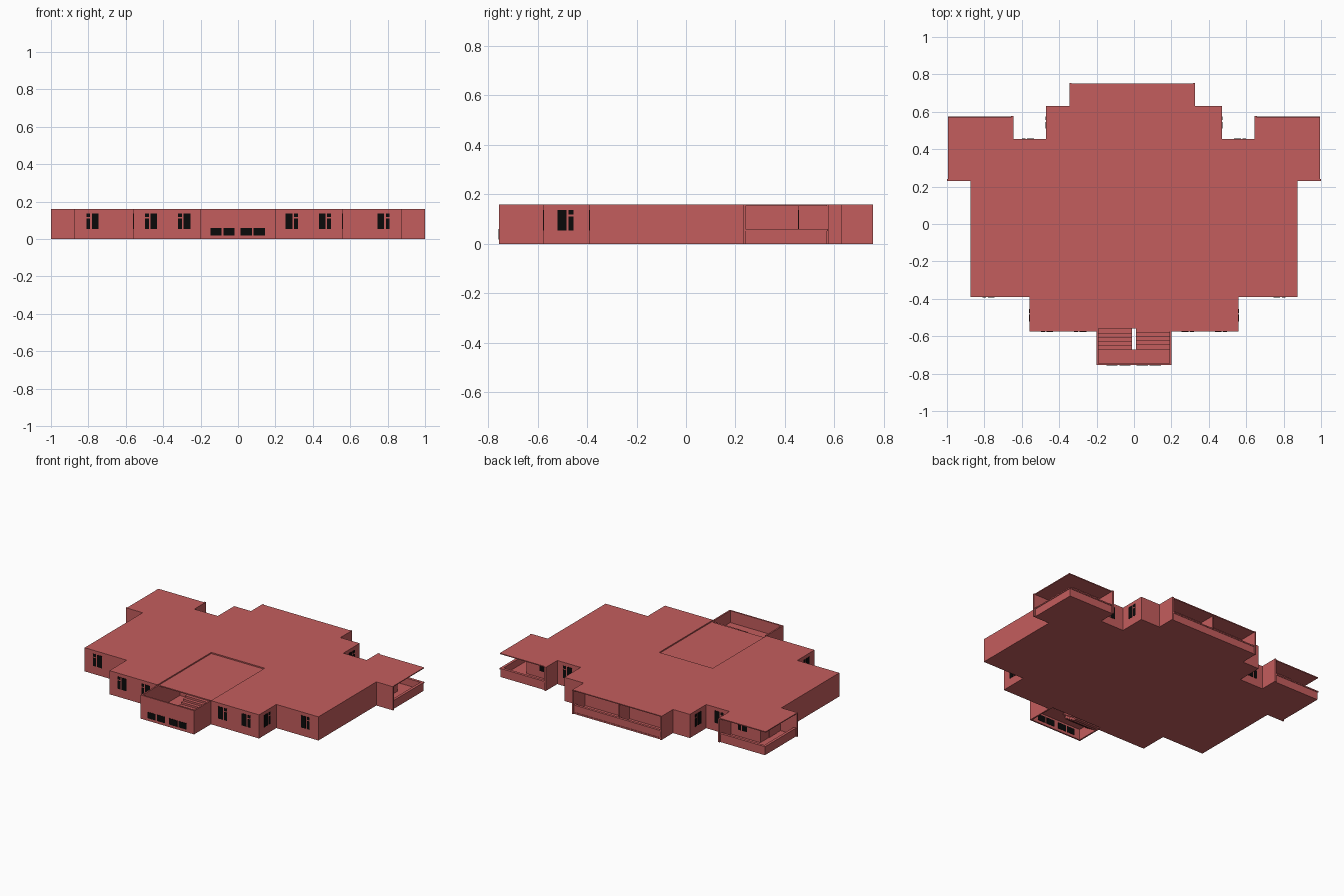
import bpy, bmesh

old = bpy.data.objects.get("Cube")
if old:
    bpy.data.objects.remove(old)


def material(name, colour):
    m = bpy.data.materials.new(name)
    m.use_nodes = True
    m.diffuse_color = colour
    m.node_tree.nodes["Principled BSDF"].inputs["Base Color"].default_value = colour
    return m


RED = material("brick red", (0.55, 0.11, 0.11, 1))
BLACK = material("window black", (0.003, 0.003, 0.003, 1))
TOP, CEILING = 0.16, 0.152


def prism(name, outline, z0, z1, mat=RED):
    """Extrude a flat outline from z0 up to z1."""
    bm = bmesh.new()
    base = bm.faces.new([bm.verts.new((x, y, z0)) for x, y in outline])
    out = bmesh.ops.extrude_face_region(bm, geom=[base])
    for v in out["geom"]:
        if isinstance(v, bmesh.types.BMVert):
            v.co.z = z1
    bmesh.ops.recalc_face_normals(bm, faces=bm.faces)
    mesh = bpy.data.meshes.new(name)
    bm.to_mesh(mesh)
    bm.free()
    mesh.materials.append(mat)
    obj = bpy.data.objects.new(name, mesh)
    bpy.context.collection.objects.link(obj)
    return obj


def box(name, x, y, z, mat=RED):
    return prism(name, [(x[0], y[0]), (x[1], y[0]), (x[1], y[1]), (x[0], y[1])], *z, mat)


def mirrored_box(name, x, y, z, mat=RED):
    box("left_" + name, x, y, z, mat)
    box("right_" + name, (-x[1], -x[0]), y, z, mat)


def mirrored_prism(name, half, z0, z1):
    prism(name, half + [(-x, y) for x, y in reversed(half)], z0, z1)


def window(name, wall, start, along_x=True, flip=False):
    """One wide pane beside a narrow casement with a small top light."""
    panes = [(0, 0.036, 0.055, 0.137), (0.045, 0.065, 0.055, 0.11), (0.045, 0.065, 0.118, 0.137)]
    for a, b, z0, z1 in panes:
        if flip:
            a, b = 0.065 - b, 0.065 - a
        span, skin = (start + a, start + b), (wall - 0.002, wall + 0.002)
        x, y = (span, skin) if along_x else (skin, span)
        mirrored_box(name, x, y, (z0, z1), BLACK)


# Storey walls, with a hall opening at the front, and the roof with a sunken panel
shell = [(0.56, -0.575), (0.56, -0.39), (0.875, -0.39), (0.875, 0.235),
         (0.875, 0.455), (0.47, 0.455), (0.47, 0.63)]
mirrored_prism("storey_walls", [(0.19, -0.35), (0.19, -0.575)] + shell, 0, CEILING)
mirrored_prism("main_roof", [(0.2, 0), (0.2, -0.575)] + shell, CEILING, TOP)
box("hall_roof", (-0.19, 0.19), (-0.56, -0.35), (0.145, CEILING))
box("hall_floor", (-0.19, 0.19), (-0.55, -0.35), (0, 0.005))

# Open stairwell at the front
box("stairwell_front_wall", (-0.2, 0.2), (-0.755, -0.745), (0, TOP))
mirrored_box("stairwell_side_wall", (0.19, 0.2), (-0.745, -0.575), (0, TOP))
box("stair_landing", (-0.19, 0.19), (-0.745, -0.67), (0.073, 0.08))
for i in range(5):
    y = (-0.67 + i * 0.022, -0.648 + i * 0.022)
    up, down = 0.093 + i * 0.013, 0.067 - i * 0.014
    box("upper_step", (0.01, 0.19), y, (up - 0.02, up))
    box("lower_step", (-0.19, -0.01), y, (max(0, down - 0.02), down))
for x in (-0.148, -0.078, 0.014, 0.084):
    box("stairwell_window", (x, x + 0.06), (-0.757, -0.753), (0.018, 0.06), BLACK)
    box("stairwell_window_inside", (x, x + 0.06), (-0.747, -0.743), (0.018, 0.06), BLACK)

# Corner balconies: floor, roof, wing walls, low parapets with caps, doors
mirrored_box("balcony_side_floor", (0.875, 0.99), (0.24, 0.57), (0, 0.01))
mirrored_box("balcony_back_floor", (0.655, 0.875), (0.455, 0.57), (0, 0.01))
mirrored_box("balcony_side_roof", (0.875, 0.995), (0.235, 0.57), (0.154, TOP))
mirrored_box("balcony_back_roof", (0.655, 0.875), (0.455, 0.57), (0.154, TOP))
mirrored_box("balcony_wing_wall", (0.875, 1.0), (0.23, 0.24), (0, TOP))
mirrored_box("balcony_fin_wall", (0.645, 0.657), (0.455, 0.578), (0, TOP))
mirrored_box("balcony_side_parapet", (0.98, 0.99), (0.24, 0.56), (0, 0.052))
mirrored_box("balcony_back_parapet", (0.657, 0.99), (0.56, 0.57), (0, 0.052))
mirrored_box("balcony_side_cap", (0.976, 0.994), (0.24, 0.556), (0.052, 0.06))
mirrored_box("balcony_back_cap", (0.657, 0.994), (0.556, 0.574), (0.052, 0.06))
mirrored_box("balcony_door", (0.873, 0.878), (0.285, 0.36), (0.01, 0.14))

# Long back balcony, split by a partition
box("back_balcony_floor", (-0.335, 0.32), (0.63, 0.75), (0, 0.01))
box("back_balcony_roof", (-0.335, 0.32), (0.63, 0.75), (0.154, TOP))
box("back_balcony_parapet", (-0.335, 0.32), (0.737, 0.747), (0, 0.052))
box("back_balcony_cap", (-0.335, 0.32), (0.733, 0.75), (0.052, 0.06))
for x in (-0.344, 0.315):
    box("back_balcony_fin", (x, x + 0.01), (0.63, 0.755), (0, TOP))
box("back_balcony_partition", (-0.02, -0.01), (0.63, 0.737), (0, 0.154))

# Windows on every side
for x in (0.255, 0.432, 0.745):
    window("front_window", -0.39 if x > 0.56 else -0.575, x)
window("front_side_window", 0.56, -0.52, along_x=False)
window("back_side_window", 0.47, 0.51, along_x=False)
window("back_window", 0.455, 0.535)
window("balcony_window", 0.455, 0.71, flip=True)
